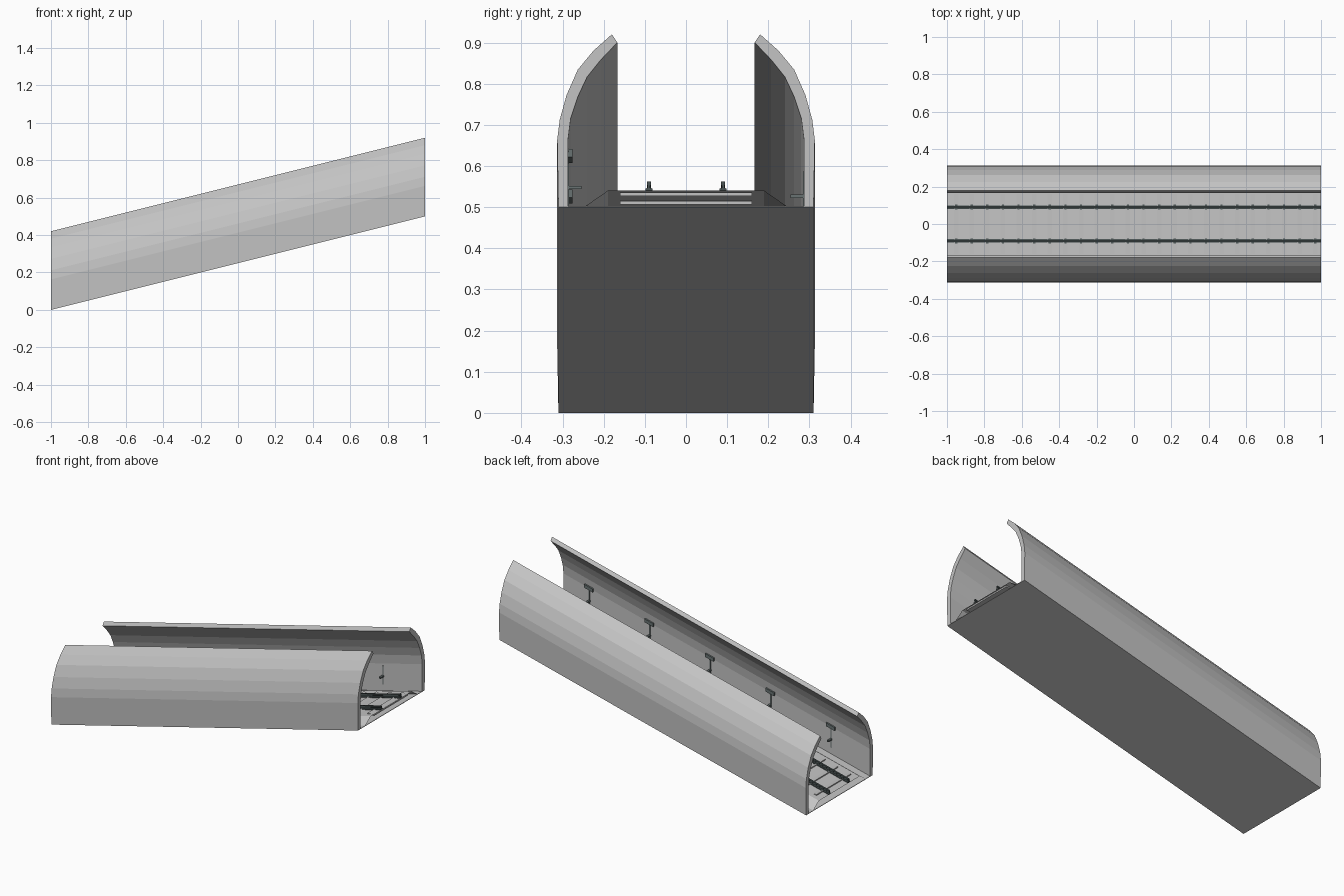
import bpy
import bmesh

cube = bpy.data.objects.get("Cube")
if cube:
    bpy.data.objects.remove(cube, do_unlink=True)

SLOPE = 0.25


def ground(x):
    """Height of the inclined floor at x."""
    return SLOPE * (x + 1)


def make_material(name, colour):
    mat = bpy.data.materials.new(name)
    mat.use_nodes = True
    mat.diffuse_color = (*colour, 1)
    mat.node_tree.nodes["Principled BSDF"].inputs["Base Color"].default_value = (*colour, 1)
    return mat


concrete = make_material("concrete grey", (0.55, 0.55, 0.55))
steel = make_material("dark steel", (0.07, 0.09, 0.09))
fixture = make_material("fixture grey", (0.14, 0.17, 0.17))


def finish(name, bm, mat, solid=True):
    if solid:
        bmesh.ops.recalc_face_normals(bm, faces=bm.faces)
    mesh = bpy.data.meshes.new(name)
    bm.to_mesh(mesh)
    bm.free()
    mesh.materials.append(mat)
    obj = bpy.data.objects.new(name, mesh)
    bpy.context.collection.objects.link(obj)
    return obj


def sweep(name, profile, mat, closed=True):
    """Run a (y, z) profile up the incline, keeping both ends vertical."""
    bm = bmesh.new()
    low, high = [[bm.verts.new((x, y, z + ground(x))) for y, z in profile] for x in (-1, 1)]
    count = len(profile)
    for i in range(count if closed else count - 1):
        j = (i + 1) % count
        bm.faces.new((low[i], high[i], high[j], low[j]))
    if closed:
        bm.faces.new(low)
        bm.faces.new(high)
    return finish(name, bm, mat, closed)


def add_box(bm, x, y, z, size, sheared=False):
    """Add a box whose height z is measured from the floor at its centre."""
    verts = bmesh.ops.create_cube(bm, size=1)["verts"]
    for v in verts:
        dx = v.co.x * size[0]
        v.co = (x + dx, y + v.co.y * size[1], z + ground(x) + v.co.z * size[2])
        if sheared:
            v.co.z += SLOPE * dx


# Curved side walls
outer = [(0.31, 0), (0.313, 0.163), (0.307, 0.212), (0.29, 0.273),
         (0.263, 0.334), (0.225, 0.38), (0.18, 0.42)]
inner = [(0.167, 0.40), (0.207, 0.358), (0.24, 0.317), (0.263, 0.268),
         (0.28, 0.217), (0.287, 0.163), (0.287, 0)]
for side, label in ((1, "back"), (-1, "front")):
    sweep(label + "_wall", [(side * y, z) for y, z in outer + inner], concrete)

# Floor slab and raised track bed, open at its ends
sweep("floor", [(-0.31, 0), (0.31, 0), (0.31, 0.003), (-0.31, 0.003)], concrete)
sweep("track_bed", [(-0.245, 0.002), (-0.19, 0.04), (0.19, 0.04), (0.245, 0.002)],
      concrete, closed=False)

# Rails with a wide foot, thin web and head
half = [(0.009, 0.04), (0.009, 0.045), (0.003, 0.047), (0.003, 0.053),
        (0.005, 0.055), (0.005, 0.062)]
rail = half + [(-y, z) for y, z in reversed(half)]
for side, label in ((1, "back"), (-1, "front")):
    sweep(label + "_rail", [(side * 0.09 + y, z) for y, z in rail], steel)

# Level sleepers sunk in the sloping bed, with rail clips
sleepers, clips = bmesh.new(), bmesh.new()
for i in range(24):
    x = -0.963 + i * 0.0835
    add_box(sleepers, x + 0.02, 0, 0.037, (0.04, 0.32, 0.008))
    for y in (-0.09, 0.09):
        add_box(clips, x + 0.012, y, 0.044, (0.012, 0.026, 0.005), True)
finish("sleepers", sleepers, concrete)
finish("rail_clips", clips, steel)

# Wall posts with brackets on both sides, light boxes on the front side
posts, brackets, lights = bmesh.new(), bmesh.new(), bmesh.new()
for i in range(5):
    x = -0.746 + i * 0.394
    for side in (1, -1):
        px = -side * x
        add_box(posts, px, side * 0.286, 0.095, (0.006, 0.004, 0.11))
        add_box(brackets, px, side * 0.271, 0.09, (0.012, 0.034, 0.008))
    add_box(lights, x, -0.282, 0.167, (0.055, 0.012, 0.02), True)
finish("wall_posts", posts, fixture)
finish("wall_brackets", brackets, fixture)
finish("light_boxes", lights, fixture)
